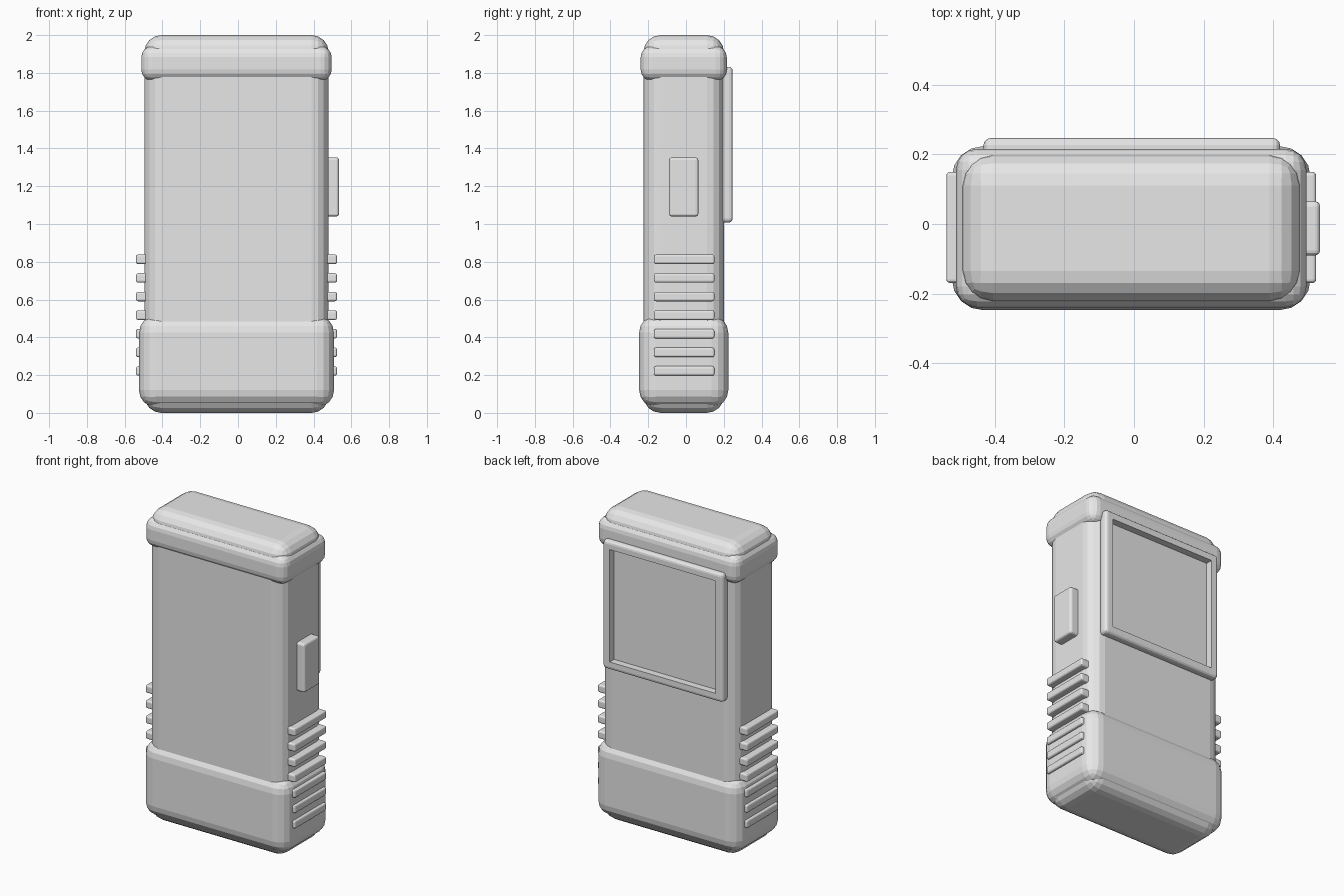
import bpy
import bmesh
from mathutils import Vector

if "Cube" in bpy.data.objects:
    bpy.data.objects.remove(bpy.data.objects["Cube"], do_unlink=True)

GREY = (0.8, 0.8, 0.8, 1.0)
grey = bpy.data.materials.new("light grey plastic")
grey.use_nodes = True
grey.diffuse_color = GREY
grey.node_tree.nodes["Principled BSDF"].inputs["Base Color"].default_value = GREY

# Centre line of the casing
CX, CY = -0.008, -0.012


def rounded_box(name, x, y, z, radius, segments=4, recess=None):
    """Box between (min, max) pairs with rounded edges and an optional
    (border, depth) recess in its back face."""
    bm = bmesh.new()
    bmesh.ops.create_cube(bm, size=1)
    low, high = (Vector(c) for c in zip(x, y, z))
    size, mid = high - low, (high + low) / 2
    for v in bm.verts:
        v.co = Vector([v.co[i] * size[i] for i in range(3)])
    bmesh.ops.bevel(bm, geom=bm.edges[:], offset=radius, segments=segments,
                    profile=0.5, affect='EDGES', clamp_overlap=True)
    if recess:
        border, depth = recess
        bm.normal_update()
        back = max(bm.faces, key=lambda f: f.normal.y * f.calc_area())
        bmesh.ops.inset_region(bm, faces=[back], thickness=border - radius)
        # Extrude the inner panel inward to form the display floor
        floor = bmesh.ops.extrude_discrete_faces(bm, faces=[back])["faces"][0]
        for v in floor.verts:
            v.co.y -= depth
    bmesh.ops.recalc_face_normals(bm, faces=bm.faces[:])
    mesh = bpy.data.meshes.new(name)
    bm.to_mesh(mesh)
    bm.free()
    mesh.materials.append(grey)
    obj = bpy.data.objects.new(name, mesh)
    obj.location = mid
    bpy.context.collection.objects.link(obj)
    return obj


def shell(name, half_x, half_y, z, radius):
    """Rounded box centred on the casing."""
    return rounded_box(name, (CX - half_x, CX + half_x),
                       (CY - half_y, CY + half_y), z, radius)


# Casing with its heavier base and collar
shell("body", 0.488, 0.213, (0, 2), 0.09)
shell("base_sleeve", 0.516, 0.236, (0.03, 0.515), 0.09)
shell("top_collar", 0.504, 0.228, (1.757, 1.943), 0.06)

# Display frame on the back
rounded_box("display_frame", (-0.433, 0.42), (0.185, 0.247), (1.008, 1.832),
            0.02, 3, recess=(0.065, 0.045))

# Side button
rounded_box("side_button", (0.44, 0.535), (-0.09, 0.065), (1.04, 1.352), 0.014, 3)

# Grip ridges on both sides
for side, sign in (("left", 1), ("right", -1)):
    for i in range(7):
        z = 0.222 + i * 0.0985
        x = sorted((CX + sign * 0.44, CX + sign * 0.532))
        rounded_box(f"{side}_grip_ridge_{i + 1}", x, (-0.17, 0.15),
                    (z - 0.025, z + 0.025), 0.011, 3)
